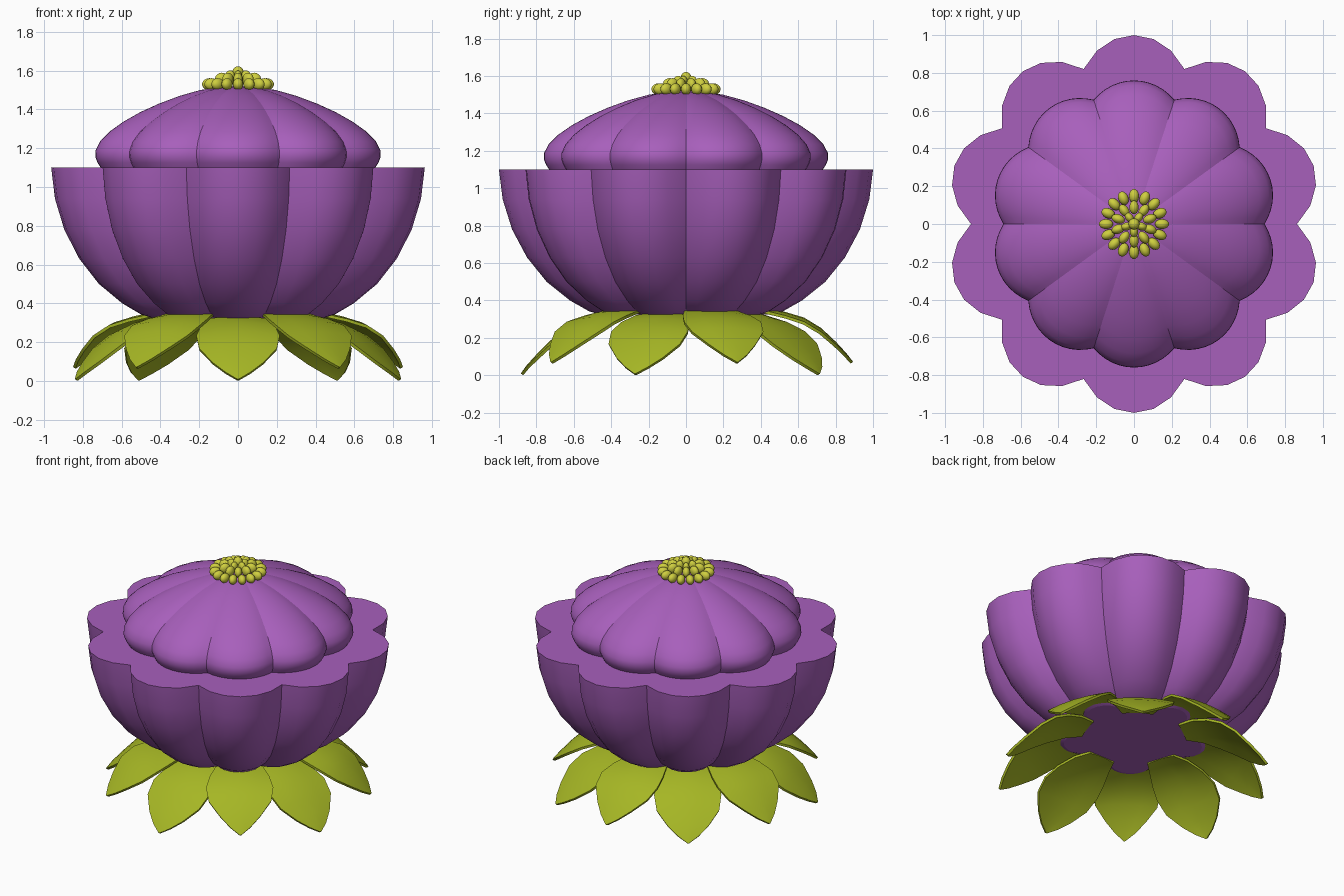
import bpy, bmesh, math
from mathutils import Vector

if "Cube" in bpy.data.objects:
    bpy.data.objects.remove(bpy.data.objects["Cube"])

def material(name, rgb):
    m = bpy.data.materials.new(name)
    m.diffuse_color = (*rgb, 1)
    m.use_nodes = True
    m.node_tree.nodes["Principled BSDF"].inputs["Base Color"].default_value = m.diffuse_color
    return m

PURPLE = material("petal purple", (0.39, 0.115, 0.50))
GREEN = material("leaf green", (0.38, 0.47, 0.018))
YELLOW = material("stamen yellow", (0.62, 0.62, 0.05))

def finish(bm, name, mat):
    bmesh.ops.recalc_face_normals(bm, faces=bm.faces[:])
    me = bpy.data.meshes.new(name)
    bm.to_mesh(me)
    bm.free()
    me.materials.append(mat)
    ob = bpy.data.objects.new(name, me)
    bpy.context.collection.objects.link(ob)
    return ob

PETALS = 10

def lobed_body(name, profile, dip, seg):
    """Closed revolve with ten rounded lobes; dip is the seam depth ratio."""
    bm = bmesh.new()
    n = PETALS * seg
    rings = []
    for r, z in profile:
        ring = []
        for i in range(n):
            t = 2 * (i % seg) / seg - 1          # -1 at a seam, 0 mid petal
            a = 2 * math.pi * i / n
            rr = r * (1 - dip * t * t)
            ring.append(bm.verts.new((rr * math.cos(a), rr * math.sin(a), z)))
        rings.append(ring)
    for lo, hi in zip(rings, rings[1:]):
        for i in range(n):
            j = (i + 1) % n
            f = bm.faces.new((lo[i], lo[j], hi[j], hi[i]))
            f.smooth = True
    for ring in (rings[0], rings[-1]):
        bm.faces.new(ring)
        for i in range(n):
            bm.edges.get((ring[i], ring[(i + 1) % n])).smooth = False
    # crisp seams between petals
    for lo, hi in zip(rings, rings[1:]):
        for i in range(0, n, seg):
            bm.edges.get((lo[i], hi[i])).smooth = False
    return finish(bm, name, PURPLE)

# Outer cup of petals, cut flat at the top
lobed_body("outer_petals", [(0.46, 0.325), (0.52, 0.343), (0.62, 0.40), (0.745, 0.50),
                            (0.85, 0.63), (0.93, 0.78), (0.98, 0.94), (1.0, 1.1)], 0.137, 6)

# Inner dome of petals
lobed_body("inner_petals", [(0.725, 1.09), (0.748, 1.125), (0.76, 1.155), (0.758, 1.19),
                            (0.735, 1.235), (0.685, 1.285), (0.61, 1.337), (0.52, 1.386),
                            (0.42, 1.43), (0.31, 1.47), (0.2, 1.5), (0.1, 1.515),
                            (0.02, 1.52)], 0.09, 12)

# Drooping leaves, alternately low and slightly raised: (radius, height, half width)
LOW = [(0.32, 0.335, 0.10), (0.42, 0.332, 0.145), (0.53, 0.30, 0.19), (0.63, 0.253, 0.215),
       (0.72, 0.185, 0.20), (0.80, 0.105, 0.13), (0.85, 0.05, 0.065), (0.88, 0.008, 0.004)]
HIGH = [(0.32, 0.358, 0.10), (0.42, 0.357, 0.145), (0.53, 0.335, 0.19), (0.63, 0.305, 0.215),
        (0.72, 0.25, 0.20), (0.80, 0.175, 0.13), (0.855, 0.115, 0.065), (0.89, 0.07, 0.004)]

def leaf(index):
    rows = HIGH if index % 2 else LOW
    a = math.radians(-90 + 36 * index)
    out = Vector((math.cos(a), math.sin(a), 0))
    side = Vector((-math.sin(a), math.cos(a), 0))
    bm = bmesh.new()
    grid = []
    for r, z, w in rows:
        grid.append([bm.verts.new(out * r + side * (w * u) + Vector((0, 0, z - 0.1 * w * u * u)))
                     for u in (-1, -0.5, 0, 0.5, 1)])
    for p, q in zip(grid, grid[1:]):
        for k in range(4):
            bm.faces.new((p[k], q[k], q[k + 1], p[k + 1])).smooth = True
    ob = finish(bm, f"leaf_{index + 1}", GREEN)
    # orient faces upward, then thicken downward
    if ob.data.polygons[0].normal.z < 0:
        ob.data.flip_normals()
    mod = ob.modifiers.new("thickness", 'SOLIDIFY')
    mod.thickness = 0.016
    mod.offset = -0.5
    bpy.context.view_layer.objects.active = ob
    ob.select_set(True)
    bpy.ops.object.modifier_apply(modifier=mod.name)
    bpy.ops.object.shade_smooth_by_angle(angle=math.radians(40))
    ob.select_set(False)

for i in range(PETALS):
    leaf(i)

# Stamens: rings of small beads (count, radius, height, semi axes)
k = 0
for count, rad, z, size in ((16, 0.148, 1.53, (0.038, 0.027, 0.031)),
                            (10, 0.088, 1.555, (0.037, 0.025, 0.034)),
                            (5, 0.042, 1.565, (0.03, 0.022, 0.036)),
                            (1, 0.0, 1.588, (0.03, 0.03, 0.034))):
    for i in range(count):
        a = math.radians(-90) + 2 * math.pi * i / count
        bm = bmesh.new()
        bmesh.ops.create_uvsphere(bm, u_segments=14, v_segments=9, radius=1)
        for f in bm.faces:
            f.smooth = True
        k += 1
        ob = finish(bm, f"stamen_{k}", YELLOW)
        ob.scale = size
        ob.rotation_euler = (0, 0, a)
        ob.location = (rad * math.cos(a), rad * math.sin(a), z)
